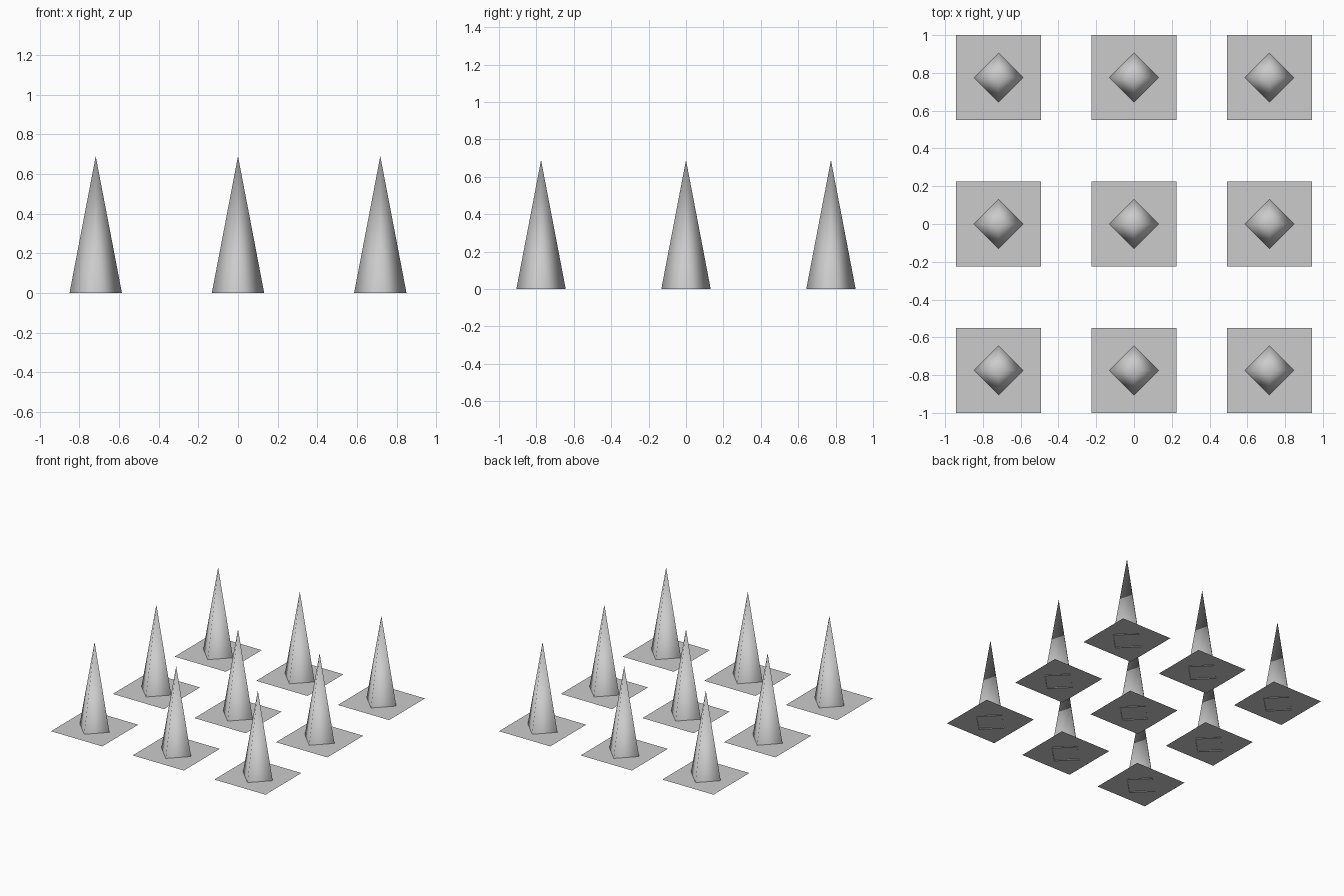
import bpy

cube = bpy.data.objects.get("Cube")
if cube:
    bpy.data.objects.remove(cube, do_unlink=True)

# One plain grey for everything
grey = bpy.data.materials.new("light_grey")
grey.use_nodes = True
colour = (0.6, 0.6, 0.6, 1)
grey.diffuse_color = colour
grey.node_tree.nodes["Principled BSDF"].inputs["Base Color"].default_value = colour

STEP_X, STEP_Y = 0.717, 0.775
PLATE_SIZE = 0.45
PLATE_Z = 0.008
SPIKE_RADIUS, SPIKE_HEIGHT = 0.132, 0.69


def finish(name):
    obj = bpy.context.object
    obj.name = name
    obj.data.materials.append(grey)
    return obj


def add_plate(x, y, label):
    # Thin square sheet around the foot of the spike
    bpy.ops.mesh.primitive_plane_add(size=PLATE_SIZE, location=(x, y, PLATE_Z))
    finish("base_plate_" + label)


def add_spike(x, y, label):
    # Four-sided, open-bottomed spike with soft shading
    bpy.ops.mesh.primitive_cone_add(
        vertices=4, radius1=SPIKE_RADIUS, radius2=0, depth=SPIKE_HEIGHT,
        end_fill_type='NOTHING', location=(x, y, SPIKE_HEIGHT / 2))
    finish("spike_" + label)
    bpy.ops.object.shade_smooth()


# Three by three grid of spikes
for row, j in (("front", -1), ("middle", 0), ("back", 1)):
    for column, i in (("right", -1), ("centre", 0), ("left", 1)):
        label = row + "_" + column
        add_plate(i * STEP_X, j * STEP_Y, label)
        add_spike(i * STEP_X, j * STEP_Y, label)
